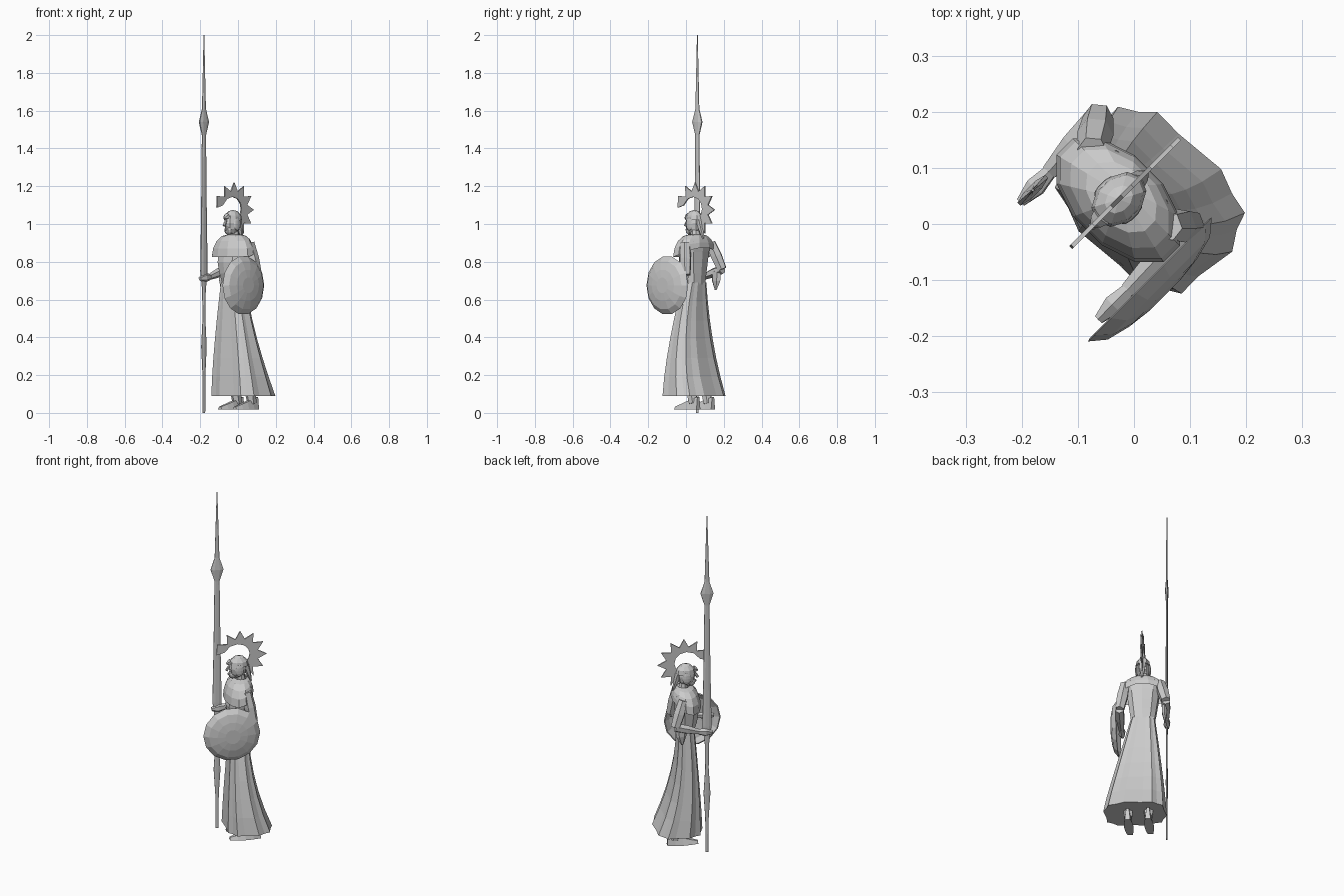
import bpy, bmesh
from math import sin, cos, pi, radians, copysign
from mathutils import Vector, Matrix

if "Cube" in bpy.data.objects:
    bpy.data.objects.remove(bpy.data.objects["Cube"])

stone = bpy.data.materials.new("stone grey")
stone.use_nodes = True
stone.diffuse_color = (.6, .6, .6, 1)
stone.node_tree.nodes["Principled BSDF"].inputs["Base Color"].default_value = stone.diffuse_color

# The figure is modelled facing -y, then turned to its diagonal stance
STANCE = Matrix.Rotation(radians(-45), 4, 'Z')
MIDDLE = -.05


def finish(name, bm):
    bmesh.ops.recalc_face_normals(bm, faces=bm.faces)
    mesh = bpy.data.meshes.new(name)
    bm.to_mesh(mesh)
    bm.free()
    mesh.materials.append(stone)
    part = bpy.data.objects.new(name, mesh)
    part.matrix_world = STANCE
    bpy.context.collection.objects.link(part)


def mix(start, end, amount):
    return start + (end - start) * amount


def steps(count):
    return [index / count for index in range(count + 1)]


def loft(name, rings, capped=True):
    """Skin a list of equally long point rings."""
    bm = bmesh.new()
    rows = [[bm.verts.new(point) for point in ring] for ring in rings]
    for lower, upper in zip(rows, rows[1:]):
        for i in range(len(lower)):
            bm.faces.new((lower[i - 1], lower[i], upper[i], upper[i - 1]))
    if capped:
        bm.faces.new(rows[0])
        bm.faces.new(rows[-1])
    finish(name, bm)


def oval(height, middle, half, front, back, sides=12, power=1, pleat=0, lift=0):
    """Level ring; a power below one is boxier, pleat pulls in every other point."""
    ring = []
    for i in range(sides):
        angle = 2 * pi * (i + .5) / sides
        reach = 1 - pleat * (i % 2)
        across = copysign(abs(cos(angle)) ** power, cos(angle)) * reach
        along = copysign(abs(sin(angle)) ** power, sin(angle)) * reach
        ring.append((middle + half * across,
                     (front + back) / 2 + (back - front) / 2 * along,
                     height + lift * max(along, 0)))
    return ring


def limb(name, start, end, start_radius, end_radius, bulge=.2, flatness=1, sides=6):
    """Tapered tube between two points, swelling in the middle."""
    direction = (end - start).normalized()
    side = direction.cross(Vector((1, .1, .1))).normalized()
    other = direction.cross(side) * flatness
    rings = []
    for t in steps(2):
        radius = mix(start_radius, end_radius, t) * (1 + bulge * sin(pi * t))
        angles = [2 * pi * k / sides for k in range(sides)]
        rings.append([start.lerp(end, t) + (side * cos(a) + other * sin(a)) * radius
                      for a in angles])
    loft(name, rings)


def ball(name, centre, size, cut_below=None):
    """Faceted ellipsoid, optionally trimmed flat below a height."""
    bm = bmesh.new()
    placing = Matrix.Translation(centre) @ Matrix.Diagonal((*size, 1))
    bmesh.ops.create_uvsphere(bm, u_segments=10, v_segments=6, radius=1, matrix=placing)
    if cut_below:
        geometry = bm.verts[:] + bm.edges[:] + bm.faces[:]
        bmesh.ops.bisect_plane(bm, geom=geometry, plane_co=(0, 0, cut_below),
                               plane_no=(0, 0, 1), clear_inner=True)
        bmesh.ops.holes_fill(bm, edges=bm.edges)
    finish(name, bm)


# Pleated gown skirt, flaring into a train at the back
skirt = []
for t in steps(6):
    spread = 1 - t ** 1.2
    train = (1 - t) ** 2.2
    skirt.append(oval(mix(.09, .69, t), MIDDLE + .04 * spread, mix(.066, .17, spread),
                      mix(-.035, -.08, spread), mix(.06, .18, train),
                      sides=20, power=.65, pleat=.07))
loft("gown_skirt", skirt)

# Bodice from waist to shoulders, fuller at the bust
bodice = [oval(mix(.68, .91, t), MIDDLE, mix(.066, .1, t),
               -.03 - .03 * sin(pi * t), mix(.06, .08, t), sides=10, power=.85)
          for t in steps(4)]
loft("bodice", bodice)

# Mantle draped over the shoulders, shorter behind
mantle = []
for t in steps(4):
    slope = sin(t * pi / 2)
    fall = 1 - cos(t * pi / 2)
    mantle.append(oval(mix(.945, .825, fall), MIDDLE, mix(.035, .14, slope),
                       mix(-.01, -.07, slope), mix(.055, .09, slope), lift=.05 * fall))
loft("mantle", mantle, capped=False)

# Neck, head and helmet
limb("neck", Vector((MIDDLE, .025, .92)), Vector((MIDDLE, .015, 1)), .03, .025, bulge=-.1, sides=8)
ball("head", (MIDDLE, .008, 1.005), (.037, .05, .063))
ball("jaw", (MIDDLE, -.02, .968), (.022, .024, .025))
ball("helmet", (MIDDLE, .012, 1.015), (.042, .057, .06), cut_below=1.02)
limb("helmet_visor", Vector((MIDDLE, -.03, 1.04)), Vector((MIDDLE, -.055, 1.03)), .02, .005)
limb("nose", Vector((MIDDLE, -.038, 1.02)), Vector((MIDDLE, -.055, .99)), .005, .008)
limb("lips", Vector((MIDDLE, -.03, .972)), Vector((MIDDLE, -.048, .97)), .011, .005)
for side, label in ((-1, "right"), (1, "left")):
    ball(label + "_cheek_guard", (MIDDLE + side * .035, .01, 1), (.008, .025, .035))

# Spiky crest arching over the helmet from brow to nape
outline = []
for i in range(15):
    outline.append((radians(150 - 15 * i), .1 if i % 2 else .145))
for t in steps(7):
    outline.append((radians(mix(-60, 165, t)), mix(.05, .09, t ** 2)))
outline.append((radians(175), .13))
loft("crest", [[(MIDDLE + side * .004, .02 + radius * cos(angle), 1.075 + radius * sin(angle))
                for angle, radius in outline] for side in (-1, 1)])
limb("back_hair", Vector((MIDDLE, .05, 1.02)), Vector((MIDDLE, .08, .92)), .02, .005)

# Arms: the right grips the spear, the left reaches behind the shield
SPEAR_X, SPEAR_Y = -.17, -.085
arms = {
    "right": [(-.145, .04, .9), (-.18, .09, .76), (-.172, -.04, .72), (-.17, -.115, .71)],
    "left": [(.045, .04, .9), (.072, .07, .73), (.076, -.09, .7), (.076, -.165, .695)],
}
for label, joints in arms.items():
    shoulder, elbow, wrist, fingertip = map(Vector, joints)
    limb(label + "_upper_arm", shoulder, elbow, .027, .027)
    limb(label + "_forearm", elbow, wrist, .025, .016)
    limb(label + "_hand", wrist, fingertip, .017, .012, bulge=.7, flatness=.8)
limb("right_sleeve_tail", Vector((-.168, .06, .75)), Vector((-.172, .05, .65)),
     .03, .006, bulge=.6, flatness=.5)


# Round faceted shield with a domed front and hollow back
def disc(radius, offset, sides=14):
    turns = [2 * pi * i / sides for i in range(sides)]
    return [(offset, -.05 + radius * cos(a), .675 + radius * sin(a)) for a in turns]


outer = [disc(.156 * cos(a), .09 + .04 * sin(a)) for a in (1.3, 1, .6, 0)]
inner = [disc(.15 * cos(a), .088 + .03 * sin(a)) for a in (0, .6, 1.3)]
loft("shield", outer + inner)

# Flat spear: (height, half width), with a grip flare and a diamond below the point
spear = [(0, .009), (.2, .01), (.35, .02), (.5, .01), (.65, .013), (.75, .027),
         (1.1, .02), (1.47, .015), (1.54, .038), (1.61, .014), (2, .002)]
loft("spear", [oval(height, SPEAR_X, .002 + .2 * half, SPEAR_Y - half, SPEAR_Y + half, sides=8)
               for height, half in spear])

# Shoes and ankles under the hem
for label, x in (("right", -.085), ("left", .025)):
    foot = []
    for t in steps(4):
        y = mix(-.05, .118, t)
        width = .015 + .011 * sin(pi * t)
        top = mix(.032, .085, t)
        foot.append([(x - width, y, .018), (x + width, y, .018),
                     (x + width / 2, y, top), (x - width / 2, y, top)])
    loft(label + "_shoe", foot)
    limb(label + "_ankle", Vector((x, .08, .05)), Vector((x, .06, .14)), .025, .03, bulge=0)
